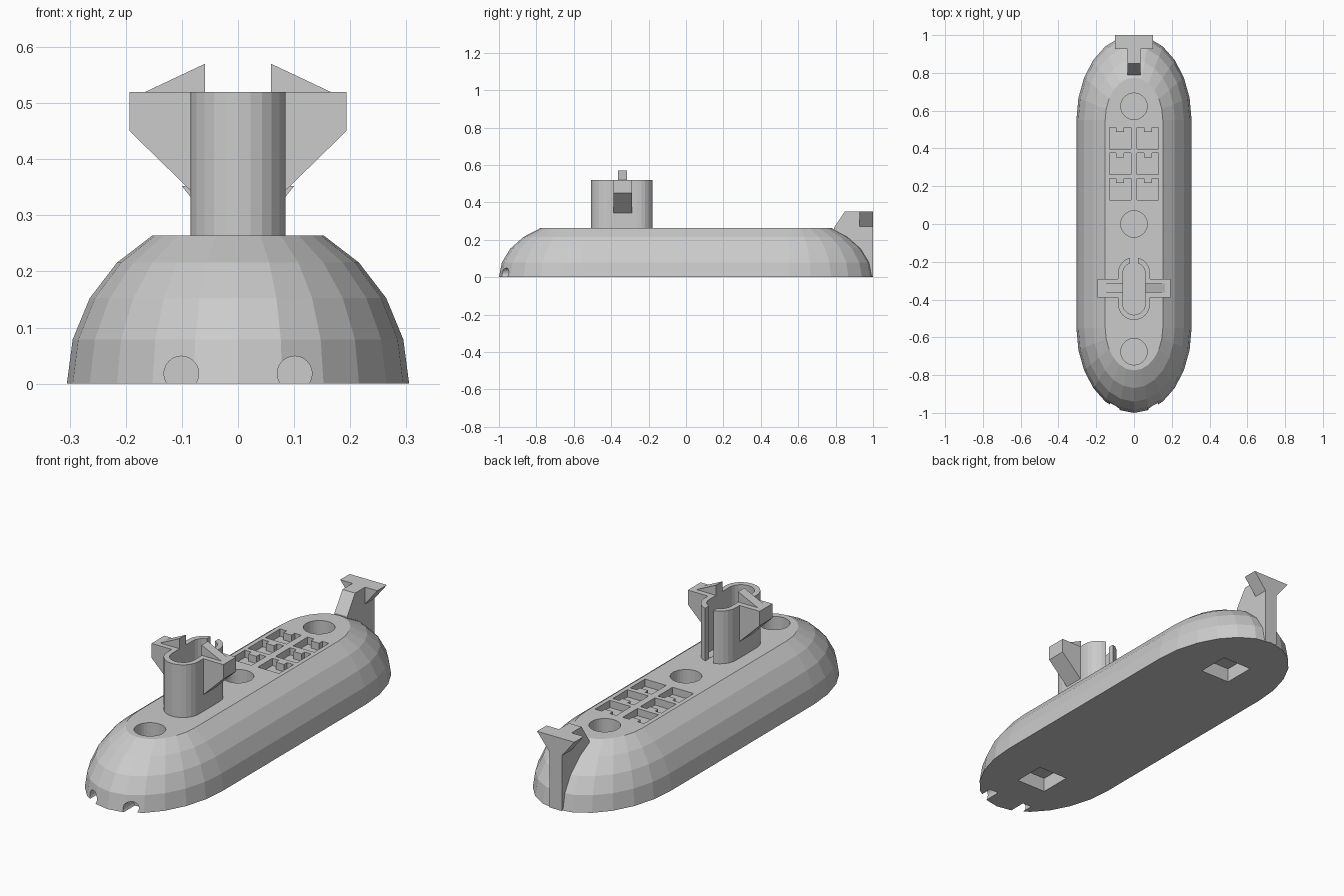
import bpy, bmesh
from math import sin, cos, pi, radians
from mathutils import Vector

if "Cube" in bpy.data.objects:
    bpy.data.objects.remove(bpy.data.objects["Cube"])


def finish(name, bm):
    bmesh.ops.recalc_face_normals(bm, faces=bm.faces[:])
    me = bpy.data.meshes.new(name)
    bm.to_mesh(me)
    bm.free()
    ob = bpy.data.objects.new(name, me)
    bpy.context.scene.collection.objects.link(ob)
    return ob


def prism(bm, pts, direction):
    """Extrude a closed loop of 3D points along a vector."""
    f = bm.faces.new([bm.verts.new(p) for p in pts])
    r = bmesh.ops.extrude_face_region(bm, geom=[f])
    vs = [v for v in r["geom"] if isinstance(v, bmesh.types.BMVert)]
    bmesh.ops.translate(bm, verts=vs, vec=Vector(direction))


def box(bm, x0, x1, y0, y1, z0, z1):
    prism(bm, [(x0, y0, z0), (x1, y0, z0), (x1, y1, z0), (x0, y1, z0)], (0, 0, z1 - z0))


def stadium(rx, ry, y0, y1, z, n=12):
    """Rounded slot outline with elliptical ends centred on y0 and y1."""
    back = [(rx * cos(pi * i / n), y1 + ry * sin(pi * i / n), z) for i in range(n + 1)]
    front = [(-rx * cos(pi * i / n), y0 - ry * sin(pi * i / n), z) for i in range(n + 1)]
    return back + front


def cut(ob, cutter):
    m = ob.modifiers.new("cut", 'BOOLEAN')
    m.operation, m.solver, m.object = 'DIFFERENCE', 'EXACT', cutter
    bpy.context.view_layer.objects.active = ob
    bpy.ops.object.modifier_apply(modifier=m.name)
    bpy.data.objects.remove(cutter)


# Hull: stacked rings of a stretched dome, cut flat at the deck
R, DECK = 0.305, 0.264
bm = bmesh.new()
rings = []
for k in range(5):
    a = radians(15 * k)
    pts = stadium(R * cos(a), 0.45 * cos(a), -0.55, 0.55, R * sin(a))
    rings.append([bm.verts.new(p) for p in pts])
n = len(rings[0])
for lo, hi in zip(rings, rings[1:]):
    for i in range(n):
        j = (i + 1) % n
        bm.faces.new((lo[i], lo[j], hi[j], hi[i]))
bm.faces.new(rings[0])
bm.faces.new(rings[-1])
hull = finish("hull", bm)

# Hull recesses
bm = bmesh.new()
for y in (-0.676, 0.0, 0.623):  # round deck wells
    prism(bm, [(0.07 * cos(2 * pi * i / 32), y + 0.07 * sin(2 * pi * i / 32), DECK - 0.1)
               for i in range(32)], (0, 0, 0.2))
for s in (-1, 1):
    # square sockets underneath
    box(bm, -0.08, 0.08, s * 0.67 - 0.08, s * 0.67 + 0.08, -0.05, 0.07)
    # bow tubes
    prism(bm, [(s * 0.101 + 0.031 * cos(2 * pi * i / 24), -1.1, 0.018 + 0.031 * sin(2 * pi * i / 24))
               for i in range(24)], (0, 0.2, 0))
    # hatch recesses with a hinge tab
    for y in (0.128, 0.263, 0.398):
        c = s * 0.074
        outline = [(-0.057, 0), (0.057, 0), (0.057, 0.112), (0.022, 0.112),
                   (0.022, 0.088), (-0.022, 0.088), (-0.022, 0.112), (-0.057, 0.112)]
        prism(bm, [(c + px, y + py, DECK - 0.035) for px, py in outline], (0, 0, 0.1))
cut(hull, finish("hull_cutter", bm))

# Conning tower: hollow rounded shell with a slot at the back
bm = bmesh.new()
prism(bm, stadium(0.085, 0.085, -0.423, -0.261, 0.255), (0, 0, 0.265))
tower = finish("tower", bm)
bm = bmesh.new()
prism(bm, stadium(0.06, 0.06, -0.421, -0.263, DECK + 0.001), (0, 0, 0.4))
cut(tower, finish("tower_cavity", bm))
bm = bmesh.new()
box(bm, -0.022, 0.022, -0.24, -0.1, 0.2, 0.6)
cut(tower, finish("tower_slot", bm))

# Tower fins and their upper ridges
for s, side in ((-1, "left"), (1, "right")):
    bm = bmesh.new()
    prism(bm, [(s * x, -0.388, z) for x, z in
               ((0.07, 0.33), (0.193, 0.45), (0.193, 0.52), (0.07, 0.52))], (0, 0.098, 0))
    finish("tower_fin_" + side, bm)
    bm = bmesh.new()
    prism(bm, [(s * x, -0.363, z) for x, z in
               ((0.059, 0.51), (0.165, 0.51), (0.165, 0.52), (0.059, 0.57))], (0, 0.047, 0))
    finish("tower_ridge_" + side, bm)

# Tail rudder and its flared crosspiece
bm = bmesh.new()
prism(bm, [(-0.034, y, z) for y, z in
           ((1.0, 0.0), (1.0, 0.352), (0.85, 0.352), (0.79, 0.262), (0.79, 0.2))], (0.068, 0, 0))
finish("tail_rudder", bm)
bm = bmesh.new()
prism(bm, [(x, 0.927, z) for x, z in
           ((-0.034, 0.27), (0.034, 0.27), (0.1, 0.352), (-0.1, 0.352))], (0, 0.073, 0))
finish("tail_crosspiece", bm)
